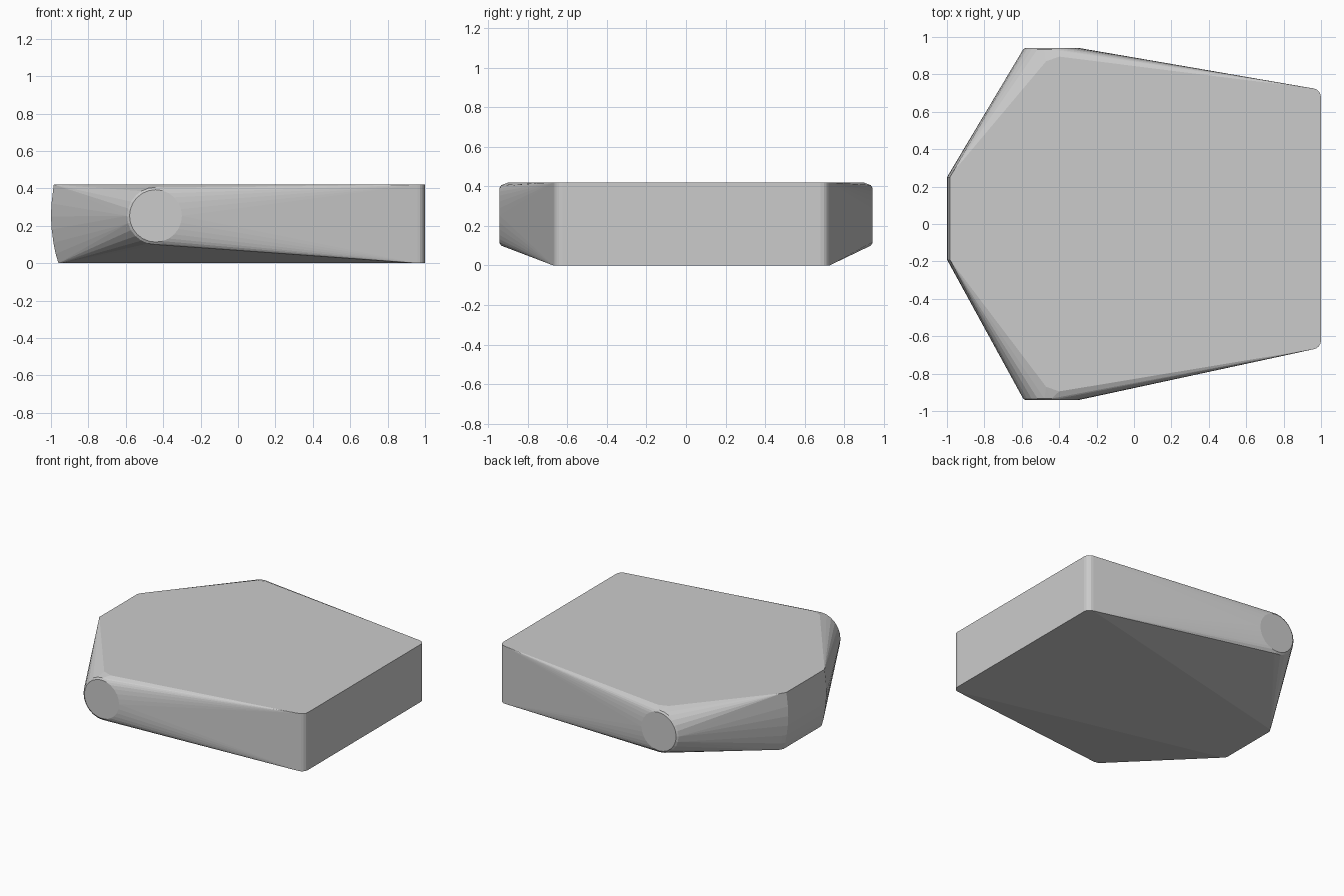
import bpy, bmesh, math

if "Cube" in bpy.data.objects:
    bpy.data.objects.remove(bpy.data.objects["Cube"])

H = 0.42
pts = []

# rear block: rounded vertical corners, slightly off-centre in y
for y0, s in ((-0.67, 1), (0.725, -1)):
    for i in range(5):
        a = math.radians(i * 20 + 5)
        x = 0.955 + 0.045 * math.cos(a)
        y = y0 + s * 0.05 * (1 - math.sin(a))
        pts += [(x, y, 0.0), (x, y, H)]

# nose: curved upright profile, spanned across y with slightly rounded ends
for x, z in ((-0.96, 0), (-0.975, 0.05), (-0.987, 0.11), (-0.996, 0.18),
             (-1.0, 0.25), (-0.997, 0.32), (-0.985, H)):
    pts += [(x, -0.19, z), (x, 0.25, z),
            (x + 0.015, -0.21, z), (x + 0.015, 0.275, z)]

# side hubs: round discs with a softened rim
N = 24
for s in (-1, 1):
    for r, y in ((0.157, 0.915), (0.153, 0.933), (0.14, 0.942)):
        for i in range(N):
            a = 2 * math.pi * i / N
            pts.append((-0.44 + r * math.cos(a), s * y, 0.253 + r * math.sin(a)))
    # edge of the flat top above the hub
    pts += [(-0.47, s * 0.87, H), (-0.40, s * 0.895, H)]

# skin everything with a convex hull
bm = bmesh.new()
for p in pts:
    bm.verts.new(p)
res = bmesh.ops.convex_hull(bm, input=bm.verts[:])
loose = [v for v in bm.verts if not v.link_faces]
bmesh.ops.delete(bm, geom=loose, context='VERTS')
bmesh.ops.dissolve_limit(bm, angle_limit=math.radians(0.5),
                         verts=bm.verts[:], edges=bm.edges[:])
bmesh.ops.recalc_face_normals(bm, faces=bm.faces[:])
mesh = bpy.data.meshes.new("hull_body")
bm.to_mesh(mesh)
bm.free()
body = bpy.data.objects.new("hull_body", mesh)
bpy.context.collection.objects.link(body)
